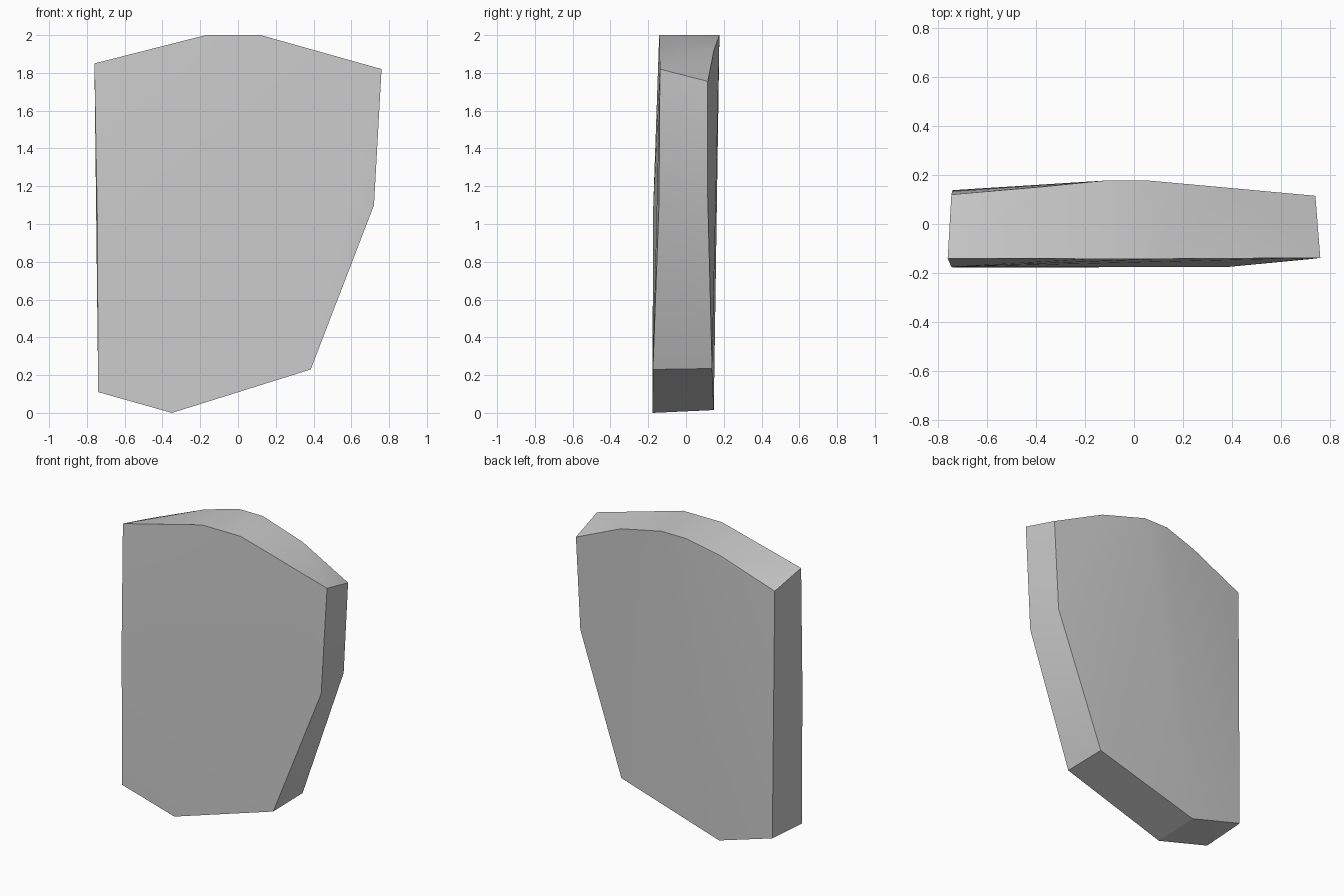
import bpy
import bmesh
import math

cube = bpy.data.objects.get("Cube")
if cube:
    bpy.data.objects.remove(cube, do_unlink=True)

# Plain grey stone
grey = bpy.data.materials.new("stone grey")
grey.use_nodes = True
colour = (0.6, 0.6, 0.6, 1)
grey.diffuse_color = colour
grey.node_tree.nodes["Principled BSDF"].inputs["Base Color"].default_value = colour

# Front rim, clockwise from the upper -x corner
front_rim = [(-0.76, -0.14, 1.85), (-0.17, -0.142, 2.0), (0.12, -0.142, 2.0),
             (0.76, -0.138, 1.82), (0.72, -0.143, 1.1), (0.385, -0.175, 0.23),
             (-0.35, -0.177, 0), (-0.74, -0.177, 0.11), (-0.745, -0.175, 1.05)]

# Back rim, bowed outward along the middle
back_rim = [(-0.745, 0.12, 1.79), (-0.36, 0.153, 1.94), (-0.12, 0.177, 2.0),
            (0.06, 0.177, 2.0), (0.38, 0.148, 1.92), (0.74, 0.115, 1.755),
            (0.707, 0.115, 1.14), (0.385, 0.138, 0.235), (-0.35, 0.147, 0.015),
            (-0.74, 0.138, 0.13)]

# Slab wrapped around the two rims
bm = bmesh.new()
for point in front_rim + back_rim:
    bm.verts.new(point)
bmesh.ops.convex_hull(bm, input=bm.verts)
bmesh.ops.recalc_face_normals(bm, faces=bm.faces)
mesh = bpy.data.meshes.new("stone_slab")
bm.to_mesh(mesh)
bm.free()
mesh.materials.append(grey)

slab = bpy.data.objects.new("stone_slab", mesh)
bpy.context.collection.objects.link(slab)
bpy.ops.object.select_all(action="DESELECT")
slab.select_set(True)
bpy.context.view_layer.objects.active = slab
bpy.ops.object.shade_smooth_by_angle(angle=math.radians(30))
